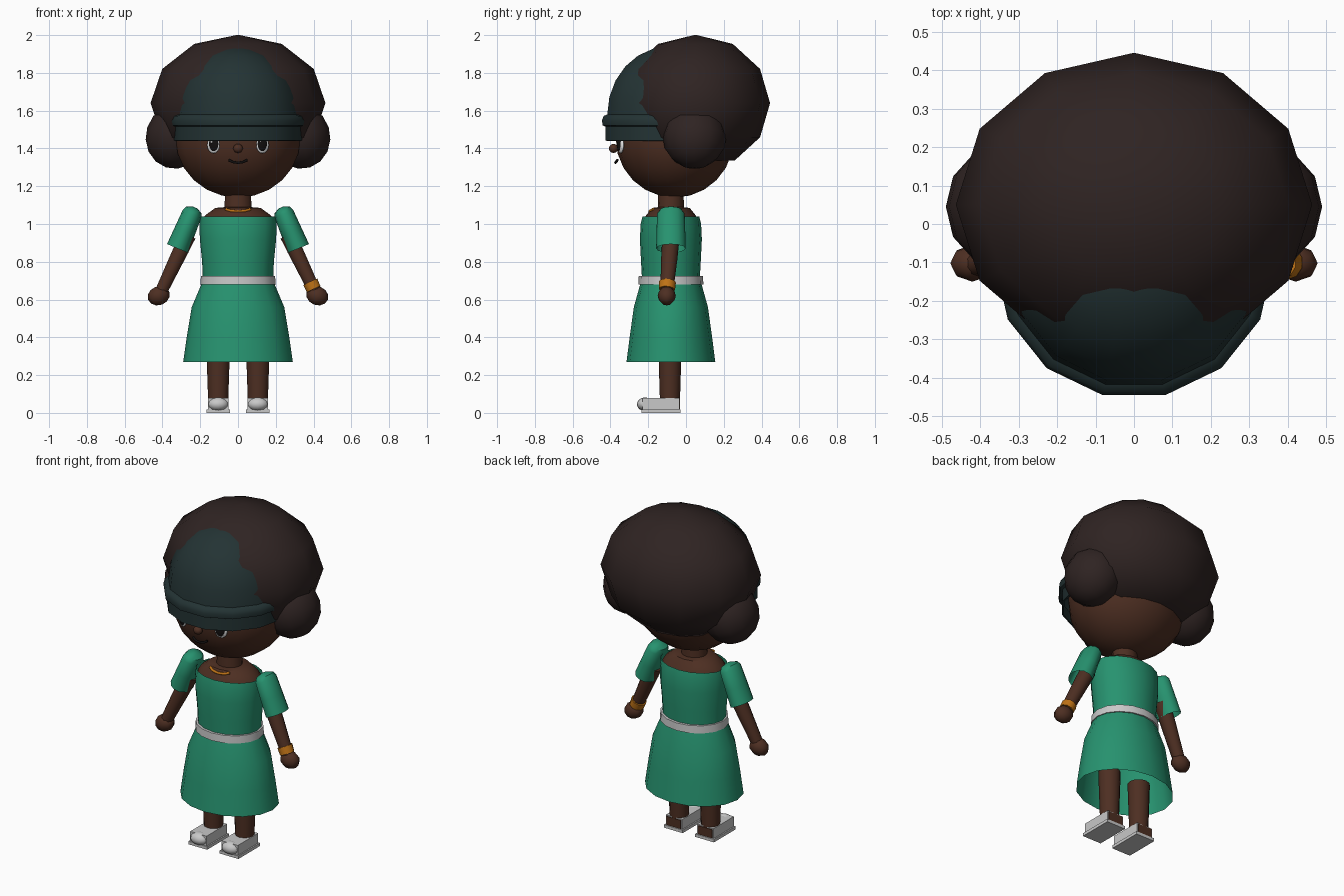
import bpy, bmesh
from math import cos, sin, pi, radians
from mathutils import Matrix, Euler

default = bpy.data.objects.get("Cube")
if default:
    bpy.data.objects.remove(default, do_unlink=True)


def material(name, r, g, b):
    m = bpy.data.materials.new(name)
    m.use_nodes = True
    m.diffuse_color = (r, g, b, 1)
    bsdf = m.node_tree.nodes["Principled BSDF"]
    bsdf.inputs["Base Color"].default_value = (r, g, b, 1)
    bsdf.inputs["Roughness"].default_value = 0.8
    return m


SKIN = material("brown skin", 0.075, 0.028, 0.016)
HAIR = material("dark hair", 0.028, 0.017, 0.016)
HAT = material("dark teal knit", 0.017, 0.033, 0.034)
DRESS = material("green cloth", 0.02, 0.29, 0.16)
GREY = material("light grey", 0.58, 0.58, 0.58)
GOLD = material("gold", 0.52, 0.17, 0.008)
WHITE = material("eye white", 0.8, 0.8, 0.8)
BLACK = material("black", 0.006, 0.005, 0.005)
MID = -0.08  # depth of the body's axis


def finish(name, bm, mat, loc=(0, 0, 0), rot=(0, 0, 0), angle=40):
    bmesh.ops.recalc_face_normals(bm, faces=bm.faces)
    mesh = bpy.data.meshes.new(name)
    bm.to_mesh(mesh)
    bm.free()
    mesh.materials.append(mat)
    mesh.shade_smooth()
    mesh.set_sharp_from_angle(angle=radians(angle))
    ob = bpy.data.objects.new(name, mesh)
    ob.location = loc
    ob.rotation_euler = rot
    bpy.context.collection.objects.link(ob)
    return ob


def loft(name, mat, rings, sides, loc, rot=(0, 0, 0), bottom=True, top=True, phase=0.0, angle=40):
    """Join elliptical rings (rx, ry, z), listed from the bottom up."""
    bm = bmesh.new()
    loops = []
    for rx, ry, z in rings:
        turn = [2 * pi * (i + phase) / sides for i in range(sides)]
        loops.append([bm.verts.new((rx * sin(a), -ry * cos(a), z)) for a in turn])
    for low, high in zip(loops, loops[1:]):
        for i in range(sides):
            j = (i + 1) % sides
            bm.faces.new((low[i], low[j], high[j], high[i]))
    if bottom:
        bm.faces.new(loops[0][::-1])
    if top:
        bm.faces.new(loops[-1])
    return finish(name, bm, mat, loc, rot, angle)


def ball(name, mat, size, loc, rot=(0, 0, 0), sides=12, rings=6, cut=None):
    bm = bmesh.new()
    bmesh.ops.create_uvsphere(bm, u_segments=sides, v_segments=rings, radius=1)
    bmesh.ops.scale(bm, vec=size, verts=bm.verts)
    if cut is not None:
        geom = bm.verts[:] + bm.edges[:] + bm.faces[:]
        res = bmesh.ops.bisect_plane(bm, geom=geom, plane_co=(0, 0, cut),
                                     plane_no=(0, 0, -1), clear_outer=True)
        rim = [e for e in res["geom_cut"] if isinstance(e, bmesh.types.BMEdge)]
        bmesh.ops.contextual_create(bm, geom=rim)
    return finish(name, bm, mat, loc, rot, angle=60)


def box(name, mat, low, high):
    bm = bmesh.new()
    bmesh.ops.create_cube(bm, size=1)
    size = [b - a for a, b in zip(low, high)]
    bmesh.ops.scale(bm, vec=size, verts=bm.verts)
    return finish(name, bm, mat, [(a + b) / 2 for a, b in zip(low, high)])


def tube(name, mat, points, radius):
    curve = bpy.data.curves.new(name, "CURVE")
    curve.dimensions = "3D"
    curve.bevel_depth = radius
    curve.bevel_resolution = 1
    curve.resolution_u = 6
    curve.use_fill_caps = True
    spline = curve.splines.new("BEZIER")
    spline.bezier_points.add(len(points) - 1)
    for bp, p in zip(spline.bezier_points, points):
        bp.co = p
        bp.handle_left_type = bp.handle_right_type = "AUTO"
    curve.materials.append(mat)
    ob = bpy.data.objects.new(name, curve)
    bpy.context.collection.objects.link(ob)


# Head and hair
ball("head", SKIN, (0.335, 0.312, 0.312), (0, -0.06, 1.452), sides=18, rings=12)
ball("hair", HAIR, (0.463, 0.395, 0.362), (0, 0.05, 1.64), cut=-0.305)

# Knitted hat: band, roll and dome
dome = [(0.335 * cos(a), 0.335 * cos(a), 1.58 + 0.36 * sin(a))
        for a in [radians(d) for d in (0, 15, 30, 45, 60, 75, 88)]]
band = [(r, r, z) for r, z in ((0.335, 1.44), (0.345, 1.442), (0.345, 1.515),
                               (0.36, 1.522), (0.364, 1.548), (0.355, 1.572))]
loft("hat", HAT, band + dome, 14, (0, -0.09, 0), bottom=False, phase=0.5, angle=50)

# Face
ball("nose", SKIN, (0.027, 0.024, 0.024), (0, -0.384, 1.4), sides=10, rings=8)
tube("mouth", BLACK, [(-0.048, -0.362, 1.339), (-0.025, -0.371, 1.328),
                      (0.025, -0.371, 1.328), (0.048, -0.362, 1.339)], 0.007)

# Neck, chest and necklace
loft("neck", SKIN, [(0.075, 0.07, 1.06), (0.068, 0.066, 1.2)], 14, (0, MID, 0))
loft("chest", SKIN, [(0.19, 0.145, 1.02), (0.175, 0.132, 1.045), (0.12, 0.1, 1.085),
                     (0.06, 0.06, 1.09)], 16, (0, MID, 0))
tube("necklace", GOLD, [(-0.065, -0.172, 1.078), (-0.035, -0.187, 1.07),
                        (0.035, -0.187, 1.07), (0.065, -0.172, 1.078)], 0.008)

# Dress and belt
loft("bodice", DRESS, [(0.185, 0.152, 0.69), (0.19, 0.158, 0.8), (0.202, 0.164, 0.92),
                       (0.204, 0.16, 1.0), (0.2, 0.15, 1.04)], 16, (0, MID, 0), top=False)
loft("skirt", DRESS, [(0.29, 0.235, 0.27), (0.27, 0.217, 0.41), (0.245, 0.196, 0.56),
                      (0.19, 0.16, 0.69)], 16, (0, MID, 0), bottom=False)
loft("belt", GREY, [(0.2, 0.172, 0.68), (0.196, 0.17, 0.725)], 16, (0, MID, 0))

# Paired parts
for side, s in (("left", 1), ("right", -1)):
    ball(side + "_hair_puff", HAIR, (0.16, 0.17, 0.172), (s * 0.328, 0.045, 1.463),
         (0, s * radians(-18), 0), sides=12, rings=8)

    # Eye: white, pupil and glint
    turn = (0, 0, s * radians(22))
    ball(side + "_eye", WHITE, (0.036, 0.012, 0.044), (s * 0.13, -0.346, 1.418), turn, 14, 8)
    ball(side + "_pupil", BLACK, (0.028, 0.01, 0.038), (s * 0.129, -0.352, 1.422), turn, 14, 8)
    ball(side + "_glint", WHITE, (0.007, 0.004, 0.009), (s * 0.13 - 0.01, -0.36, 1.437), turn, 8, 6)

    # Sleeve with a rounded shoulder, and the arm
    tilt = (0, s * radians(-22.5), 0)
    loft(side + "_sleeve", DRESS, [(0.061, 0.078, -0.2), (0.057, 0.076, -0.1), (0.053, 0.073, 0),
                                   (0.044, 0.058, 0.022), (0.012, 0.015, 0.036)],
         12, (s * 0.243, MID, 1.055), tilt, bottom=False)
    lean = Euler((radians(-4), s * radians(-25.5), 0))
    shoulder = (s * 0.265, -0.079, 0.94)
    loft(side + "_arm", SKIN, [(0.034, 0.034, -0.33), (0.041, 0.043, -0.14), (0.045, 0.046, 0)],
         10, shoulder, lean)
    ball(side + "_hand", SKIN, (0.06, 0.048, 0.05), (s * 0.42, -0.102, 0.62),
         (0, s * radians(20), 0), sides=8, rings=6)
    if s > 0:
        loft("left_bracelet", GOLD, [(0.041, 0.043, -0.318), (0.043, 0.045, -0.275)],
             10, shoulder, lean)

    # Leg and shoe
    x = s * 0.105
    loft(side + "_leg", SKIN, [(0.052, 0.052, 0.03), (0.063, 0.062, 0.36)], 12, (x, -0.085, 0))
    box(side + "_sole", GREY, (x - 0.063, -0.236, 0), (x + 0.063, -0.028, 0.018))
    box(side + "_shoe", GREY, (x - 0.055, -0.23, 0.016), (x + 0.055, -0.035, 0.078))
    box(side + "_heel", SKIN, (x - 0.047, -0.04, 0.02), (x + 0.047, -0.031, 0.072))
    ball(side + "_toe", GREY, (0.055, 0.042, 0.036), (x, -0.218, 0.046), sides=14, rings=8)
